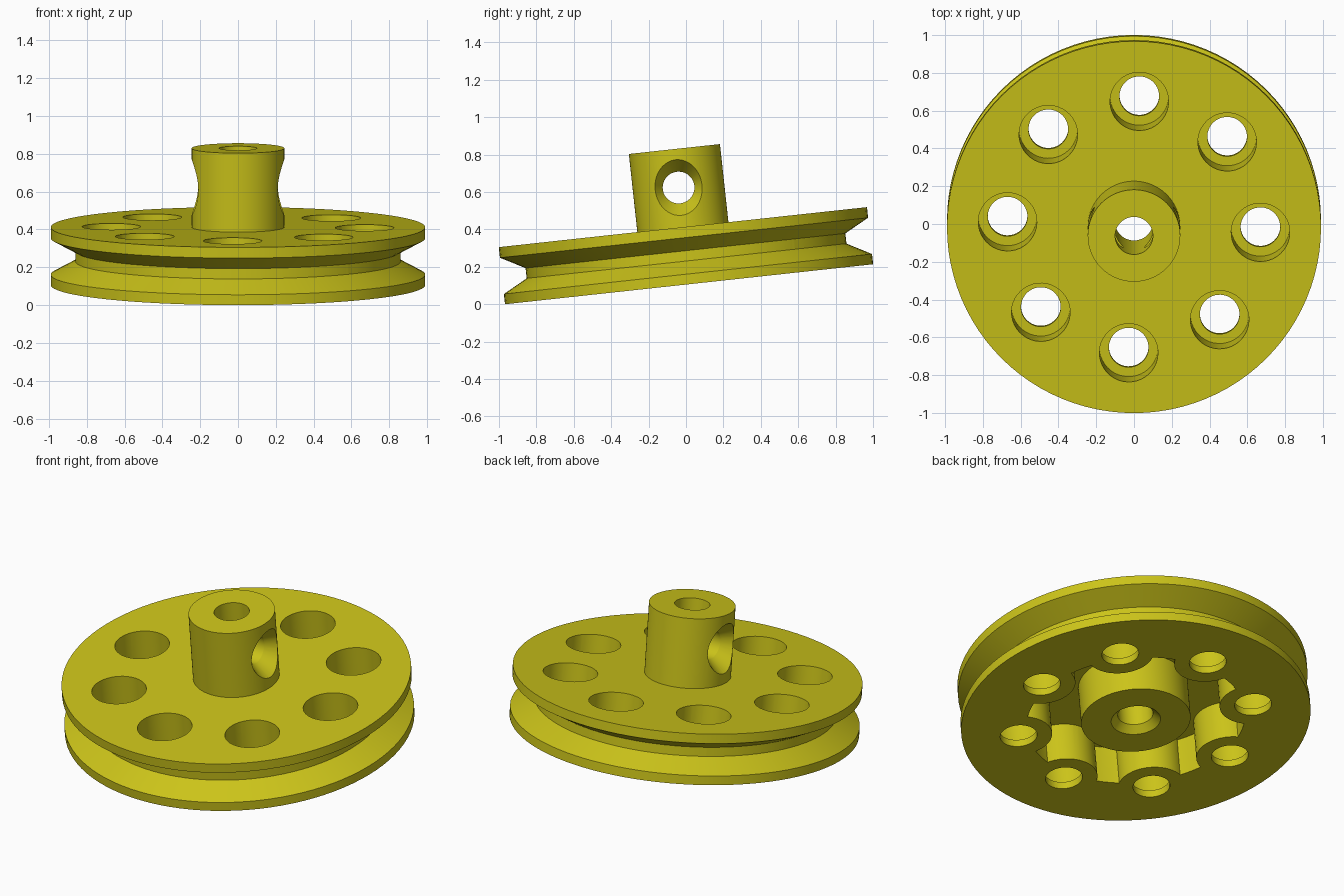
import bpy, bmesh
from math import radians, tau
from mathutils import Matrix, Vector

if "Cube" in bpy.data.objects:
    bpy.data.objects.remove(bpy.data.objects["Cube"])


def lathe(name, profile, steps, place=Matrix()):
    """Revolve an (r, z) profile around z, then place it."""
    bm = bmesh.new()
    vs = [bm.verts.new((r, 0, z)) for r, z in profile]
    n = len(vs)
    edges = [bm.edges.new((vs[i], vs[(i + 1) % n])) for i in range(n)
             if profile[i][0] > 0 or profile[(i + 1) % n][0] > 0]
    bmesh.ops.spin(bm, geom=vs + edges, cent=(0, 0, 0), axis=(0, 0, 1),
                   angle=tau, steps=steps)
    bmesh.ops.remove_doubles(bm, verts=bm.verts, dist=1e-5)
    bmesh.ops.recalc_face_normals(bm, faces=bm.faces)
    bm.transform(place)
    me = bpy.data.meshes.new(name)
    bm.to_mesh(me)
    bm.free()
    ob = bpy.data.objects.new(name, me)
    bpy.context.collection.objects.link(ob)
    return ob


def combine(target, tool, operation):
    """Apply a boolean and discard the helper."""
    tool.hide_render = True
    mod = target.modifiers.new("cut", 'BOOLEAN')
    mod.operation, mod.object, mod.solver = operation, tool, 'EXACT'
    bpy.context.view_layer.objects.active = target
    bpy.ops.object.modifier_apply(modifier=mod.name)
    bpy.data.objects.remove(tool)


# Wheel with V groove, hub, bore and hollow underside
wheel = lathe("pulley_wheel", [
    (.14, 0), (.31, 0), (.31, .24), (.62, .24), (.62, 0), (.99, 0),
    (.99, .055), (.86, .125), (.86, .18), (.99, .25), (.99, .307),
    (.245, .307), (.245, .727), (.1, .727), (.1, .04)], 96)

# Ring of eight bosses, each with a stepped hole
spots = [Matrix.Rotation(radians(45 * i - 2.4), 4, 'Z') @ Matrix.Translation((.67, 0, 0))
         for i in range(8)]
for m in spots:
    boss = lathe("boss", [(0, 0), (.19, 0), (.19, .28), (0, .28)], 40, m)
    combine(wheel, boss, 'UNION')
for m in spots:
    hole = lathe("hole_cutter", [(0, -.1), (.105, -.1), (.105, .045),
                                 (.155, .045), (.155, .4), (0, .4)], 40, m)
    combine(wheel, hole, 'DIFFERENCE')

# Flared cross hole through the hub
cross = lathe("cross_cutter", [
    (0, -.3), (.187, -.3), (.085, -.15), (.085, .15), (.187, .3), (0, .3)], 48,
    Matrix.Translation((0, 0, .52)) @ Matrix.Rotation(radians(90), 4, 'Y'))
combine(wheel, cross, 'DIFFERENCE')

# Tilted resting pose
wheel.data.transform(Matrix.Translation((0, .0165, .107)) @ Matrix.Rotation(radians(6.2), 4, 'X'))

# Yellow plastic
mat = bpy.data.materials.new("yellow")
mat.diffuse_color = (.6, .55, .01, 1)
mat.use_nodes = True
mat.node_tree.nodes["Principled BSDF"].inputs["Base Color"].default_value = mat.diffuse_color
wheel.data.materials.clear()
wheel.data.materials.append(mat)

bpy.ops.object.select_all(action='DESELECT')
wheel.select_set(True)
bpy.context.view_layer.objects.active = wheel
bpy.ops.object.shade_smooth_by_angle(angle=radians(25))
